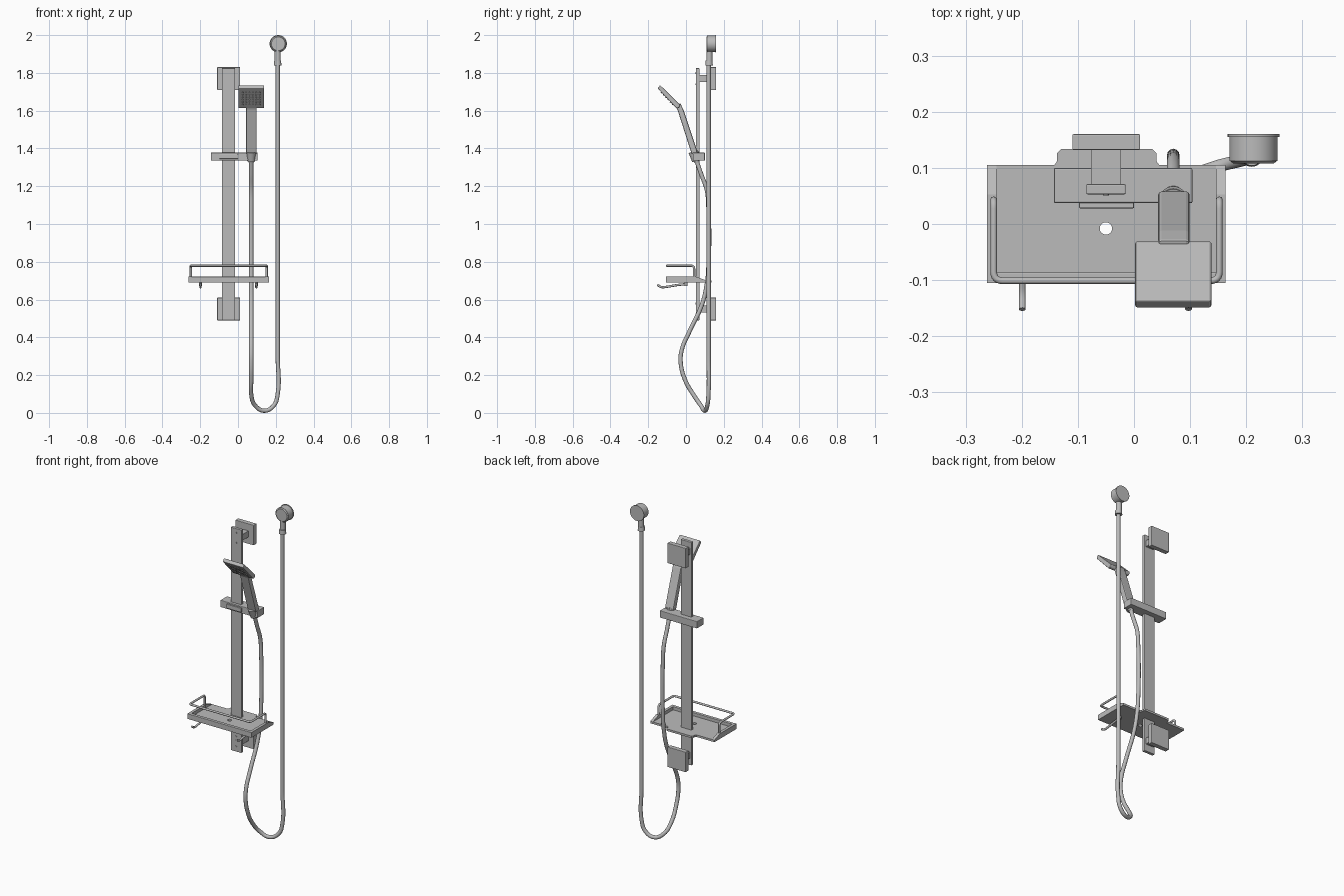
import bpy, bmesh, math
from mathutils import Vector

if "Cube" in bpy.data.objects:
    bpy.data.objects.remove(bpy.data.objects["Cube"])

metal = bpy.data.materials.new("satin_grey")
metal.use_nodes = True
GREY = (0.5, 0.5, 0.5, 1)
metal.diffuse_color = GREY
metal.node_tree.nodes["Principled BSDF"].inputs["Base Color"].default_value = GREY


def finish(bm, name, bevel=0):
    bmesh.ops.recalc_face_normals(bm, faces=bm.faces)
    mesh = bpy.data.meshes.new(name)
    bm.to_mesh(mesh)
    bm.free()
    mesh.materials.append(metal)
    ob = bpy.data.objects.new(name, mesh)
    bpy.context.collection.objects.link(ob)
    if bevel:
        mod = ob.modifiers.new("edge", "BEVEL")
        mod.width, mod.segments, mod.limit_method = bevel, 2, "ANGLE"
    return ob


def smooth(ob):
    bpy.ops.object.select_all(action="DESELECT")
    bpy.context.view_layer.objects.active = ob
    ob.select_set(True)
    bpy.ops.object.shade_smooth_by_angle(angle=math.radians(35))


def prism(name, points, offset, bevel=0):
    """Extrude a closed outline along an offset."""
    bm = bmesh.new()
    face = bm.faces.new([bm.verts.new(p) for p in points])
    moved = bmesh.ops.extrude_face_region(bm, geom=[face])["geom"]
    bmesh.ops.translate(bm, vec=offset, verts=[v for v in moved if isinstance(v, bmesh.types.BMVert)])
    return finish(bm, name, bevel)


def box(name, xs, ys, zs, bevel=0):
    (x0, x1), (y0, y1), (z0, z1) = xs, ys, zs
    return prism(name, [(x0, y0, z0), (x1, y0, z0), (x1, y1, z0), (x0, y1, z0)], (0, 0, z1 - z0), bevel)


def side_prism(name, yz, x0, x1, bevel=0):
    return prism(name, [(x0, y, z) for y, z in yz], (x1 - x0, 0, 0), bevel)


def rod(name, start, end, r1, r2=None, sides=32):
    a, b = Vector(start), Vector(end)
    bm = bmesh.new()
    bmesh.ops.create_cone(bm, cap_ends=True, segments=sides, radius1=r1,
                          radius2=r1 if r2 is None else r2, depth=(b - a).length)
    turn = (b - a).to_track_quat("Z", "Y").to_matrix().to_4x4()
    bm.transform(turn)
    bmesh.ops.translate(bm, vec=(a + b) / 2, verts=bm.verts)
    ob = finish(bm, name)
    smooth(ob)
    return ob


def tube(name, path, radius, curved=True):
    """Sweep a round section along a path."""
    data = bpy.data.curves.new(name, "CURVE")
    data.dimensions = "3D"
    data.bevel_depth, data.bevel_resolution = radius, 4
    data.use_fill_caps = True
    data.resolution_u = 10
    spline = data.splines.new("BEZIER")
    spline.bezier_points.add(len(path) - 1)
    for bp, p in zip(spline.bezier_points, path):
        bp.co = p
        bp.handle_left_type = bp.handle_right_type = "AUTO" if curved else "VECTOR"
    data.materials.append(metal)
    ob = bpy.data.objects.new(name, data)
    bpy.context.collection.objects.link(ob)
    bpy.ops.object.select_all(action="DESELECT")
    bpy.context.view_layer.objects.active = ob
    ob.select_set(True)
    bpy.ops.object.convert(target="MESH")
    smooth(bpy.context.object)


def rounded(path, r):
    """Replace each inner corner by a short arc of points."""
    pts = [Vector(p) for p in path]
    out = [pts[0]]
    for a, c, b in zip(pts, pts[1:], pts[2:]):
        p, q = c + (a - c).normalized() * r, c + (b - c).normalized() * r
        for i in range(7):
            t = i / 6
            out.append(p * (1 - t) ** 2 + c * 2 * t * (1 - t) + q * t * t)
    return out + [pts[-1]]


# Rail with a wall bracket at each end
box("rail", (-0.085, -0.015), (0.053, 0.071), (0.49, 1.825), 0.002)
for label, z in (("lower", 0.55), ("upper", 1.77)):
    box(label + "_wall_plate", (-0.11, 0.011), (0.132, 0.16), (z - 0.06, z + 0.06), 0.002)
    box(label + "_bracket_arm", (-0.077, -0.023), (0.068, 0.134), (z - 0.018, z + 0.018))
    for i in (-1, 1):
        rod(label + "_rail_screw", (-0.05, 0.055, z + i * 0.03), (-0.05, 0.051, z + i * 0.03), 0.005, sides=16)

# Slider with front button and handset holder
box("slider", (-0.143, 0.104), (0.037, 0.1), (1.336, 1.378), 0.003)
box("slider_button", (-0.098, 0), (0.028, 0.039), (1.345, 1.37), 0.002)
rod("handset_holder", (0.07, 0.053, 1.333), (0.07, 0.038, 1.383), 0.021, 0.025)

# Handset: flat handle, square tilted head, nozzles and tail
side_prism("handset_handle", [(-0.055, 1.622), (-0.03, 1.64), (-0.012, 1.6), (0.058, 1.39),
                              (0.058, 1.37), (0.03, 1.37), (-0.045, 1.605)], 0.043, 0.099, 0.006)
side_prism("handset_head", [(-0.137, 1.735), (-0.15, 1.718), (-0.05, 1.612), (-0.037, 1.615),
                            (-0.03, 1.63)], 0.002, 0.138, 0.004)
low, high = Vector((0, -0.05, 1.612)), Vector((0, -0.15, 1.718))
normal = Vector((0, -0.106, -0.1)).normalized()
for row in range(6):
    for col in range(6):
        p = low.lerp(high, 0.2 + row * 0.12) + Vector((0.025 + col * 0.018, 0, 0))
        rod("spray_nozzle", p - normal * 0.002, p + normal * 0.004, 0.004, 0.003, sides=8)
rod("handset_tail", (0.07, 0.058, 1.325), (0.07, 0.043, 1.38), 0.013, 0.025)

# Hose hanging from the handset and rising to the wall outlet
tube("hose", [(0.07, 0.054, 1.34), (0.07, 0.08, 1.265), (0.07, 0.11, 1.18), (0.07, 0.118, 1.1),
              (0.07, 0.118, 0.76), (0.07, 0.11, 0.68), (0.07, 0.085, 0.575), (0.07, 0.018, 0.43),
              (0.07, -0.022, 0.335), (0.07, -0.028, 0.265), (0.07, -0.003, 0.17),
              (0.07, 0.037, 0.1), (0.09, 0.078, 0.04), (0.14, 0.1, 0.0115), (0.19, 0.113, 0.04),
              (0.21, 0.119, 0.1), (0.21, 0.12, 0.3), (0.21, 0.12, 1.85)], 0.0112)

# Wall outlet
rod("outlet_body", (0.213, 0.16, 1.954), (0.213, 0.112, 1.954), 0.043, sides=48)
rod("outlet_flange", (0.213, 0.16, 1.954), (0.213, 0.155, 1.954), 0.046, sides=48)
rod("outlet_cap", (0.213, 0.113, 1.954), (0.213, 0.108, 1.954), 0.043, 0.036, sides=48)
rod("outlet_neck", (0.21, 0.124, 1.86), (0.21, 0.124, 1.93), 0.016)
rod("outlet_nut", (0.21, 0.122, 1.84), (0.21, 0.122, 1.865), 0.02, 0.018)

# Shelf: floor with a rear tab and a drain hole, plus a rim on three sides
X0, X1, Y0, Y1 = -0.262, 0.163, -0.105, 0.105
outline = [(X0, Y0), (X1, Y0), (X1, Y1), (0.045, Y1), (0.04, 0.112), (0.04, 0.126), (0.032, 0.134),
           (-0.129, 0.134), (-0.137, 0.126), (-0.137, 0.112), (-0.142, Y1), (X0, Y1)]
floor = prism("shelf_floor", [(x, y, 0.69) for x, y in outline], (0, 0, 0.012))
cutter = rod("drain_cutter", (-0.05, -0.008, 0.65), (-0.05, -0.008, 0.75), 0.011)
cutter.hide_render = True
cutter.hide_set(True)
cutter.display_type = "WIRE"
hole = floor.modifiers.new("drain", "BOOLEAN")
hole.operation, hole.object, hole.solver = "DIFFERENCE", cutter, "EXACT"
bpy.ops.object.select_all(action="DESELECT")
bpy.context.view_layer.objects.active = floor
floor.select_set(True)
bpy.ops.object.modifier_apply(modifier="drain")
bpy.data.objects.remove(cutter)
box("shelf_front_rim", (X0, X1), (Y0, -0.086), (0.69, 0.721), 0.002)
for label, x in (("right", X0), ("left", X1 - 0.017)):
    side_prism(label + "_shelf_rim", [(Y0, 0.69), (Y1, 0.69), (Y1, 0.702), (0.053, 0.721), (Y0, 0.721)],
               x, x + 0.017)

# Guard rail above the shelf
L, R, F, B, T = -0.25, 0.152, -0.101, 0.043, 0.779
tube("guard_rail", rounded([(L, B, 0.7), (L, B, T), (L, F, T), (R, F, T), (R, B, T), (R, B, 0.7)], 0.016),
     0.006, curved=False)

# Hooks under the shelf
for label, x in (("right", -0.199), ("left", 0.097)):
    rod(label + "_hook_post", (x, 0, 0.695), (x, 0, 0.672), 0.008, sides=16)
    tube(label + "_hook", [(x, 0.002, 0.682), (x, -0.045, 0.677), (x, -0.1, 0.668),
                           (x, -0.13, 0.666), (x, -0.152, 0.678)], 0.006)
